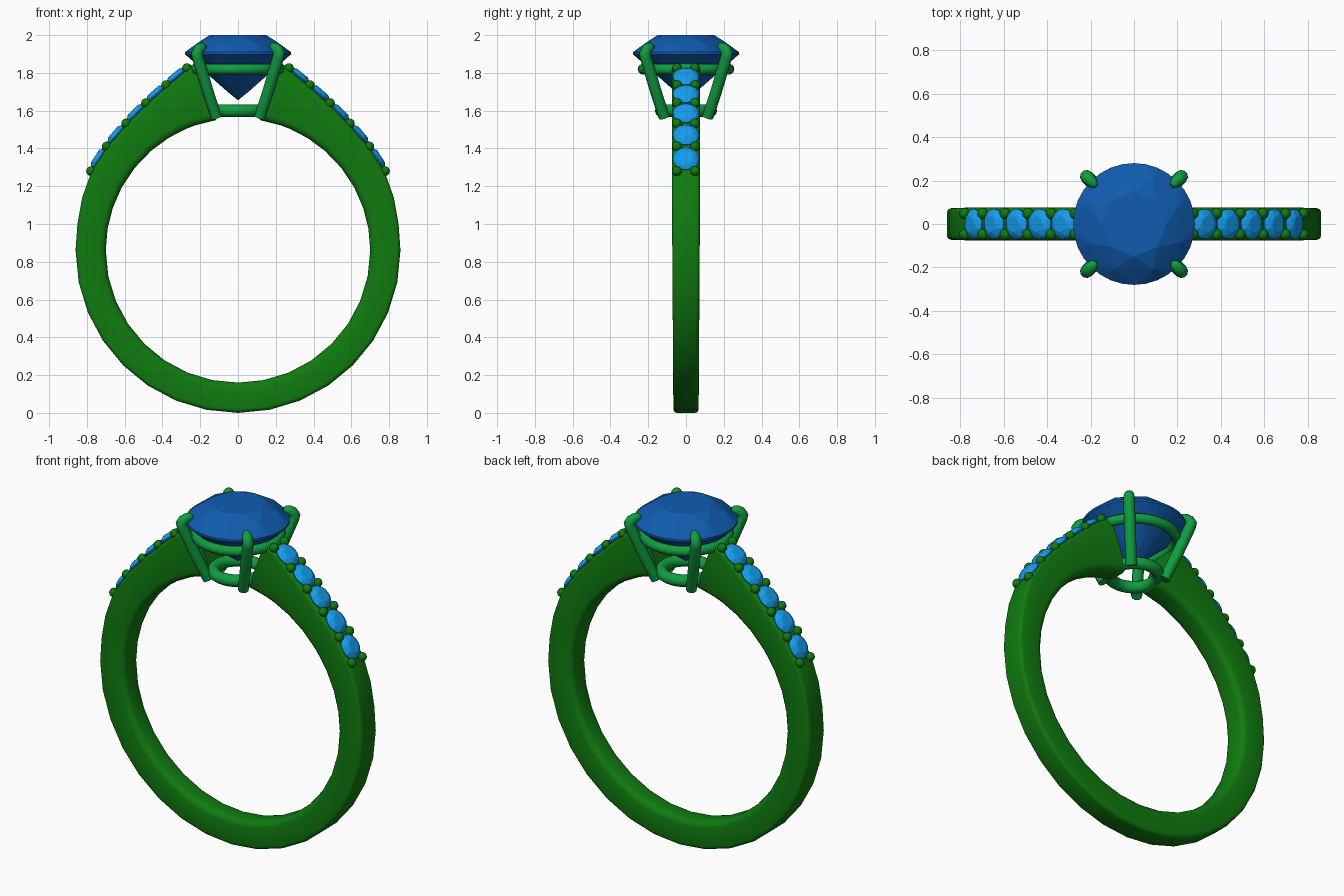
import bpy, bmesh
from math import sin, cos, pi, radians, atan2
from mathutils import Vector, Matrix

if "Cube" in bpy.data.objects:
    bpy.data.objects.remove(bpy.data.objects["Cube"])


def material(name, rgb):
    m = bpy.data.materials.new(name)
    m.diffuse_color = (*rgb, 1)
    m.use_nodes = True
    m.node_tree.nodes["Principled BSDF"].inputs["Base Color"].default_value = m.diffuse_color
    return m


BAND = material("band_green", (0.005, 0.20, 0.005))
SETTING = material("setting_green", (0.005, 0.34, 0.053))
BLUE = material("deep_blue", (0.005, 0.107, 0.43))
SKY = material("sky_blue", (0.007, 0.34, 0.86))


def add_object(name, bm, mat, smooth=True):
    bmesh.ops.recalc_face_normals(bm, faces=bm.faces)
    me = bpy.data.meshes.new(name)
    bm.to_mesh(me)
    bm.free()
    me.materials.append(mat)
    ob = bpy.data.objects.new(name, me)
    bpy.context.collection.objects.link(ob)
    if smooth:
        bpy.ops.object.select_all(action='DESELECT')
        ob.select_set(True)
        bpy.context.view_layer.objects.active = ob
        bpy.ops.object.shade_smooth_by_angle(angle=radians(40))
    return ob


def loft(bm, loops):
    rings = [[bm.verts.new(p) for p in loop] for loop in loops]
    n = len(rings[0])
    for a, b in zip(rings, rings[1:]):
        for i in range(n):
            bm.faces.new((a[i], a[(i + 1) % n], b[(i + 1) % n], b[i]))
    bm.faces.new(rings[0])
    bm.faces.new(rings[-1])


def brilliant(name, levels, mat, n=8):
    """Cut stone: convex hull of (radius, z, side multiple, half-step offset) rings."""
    bm = bmesh.new()
    for r, z, k, off in levels:
        for i in range(n * k if r else 1):
            a = 2 * pi * (i + off) / (n * k)
            bm.verts.new((r * cos(a), r * sin(a), z))
    bmesh.ops.convex_hull(bm, input=bm.verts)
    bmesh.ops.dissolve_limit(bm, angle_limit=radians(1), verts=bm.verts, edges=bm.edges)
    return add_object(name, bm, mat, smooth=False)


# Band: rounded section lofted from one shoulder round the bottom to the other
CZ, RI, RO = 0.86, 0.70, 0.86
shoulder = [(0.315, 1.78), (0.375, 1.73), (0.48, 1.635), (0.585, 1.53), (0.69, 1.41),
            (0.775, 1.28), (0.825, 1.14), (0.85, 1.0)]
half = [((0.115, 1.55), (0.225, 1.85))]
for x, z in shoulder:
    a = atan2(z - CZ, x)
    half.append(((RI * cos(a), CZ + RI * sin(a)), (x, z)))
for i in range(9):
    a = -i * pi / 16
    half.append(((RI * cos(a), CZ + RI * sin(a)), (RO * cos(a), CZ + RO * sin(a))))
stations = half + [((-i[0], i[1]), (-o[0], o[1])) for i, o in half[-2::-1]]


def section(inner, outer):
    pi_, po = Vector((inner[0], 0, inner[1])), Vector((outer[0], 0, outer[1]))
    d = (po - pi_).normalized()
    length = (po - pi_).length
    w = 0.067 + 0.008 * min(1, max(0, inner[1] - 0.16))
    prof = []
    for cy, cd, r, start in ((w - 0.02, length - 0.02, 0.02, 90), (w - 0.035, 0.035, 0.035, 0),
                             (-w + 0.035, 0.035, 0.035, -90), (-w + 0.02, length - 0.02, 0.02, -180)):
        for k in range(4):
            a = radians(start - 30 * k)
            prof.append((cy + r * cos(a), cd + r * sin(a)))
    return [pi_ + d * h + Vector((0, y, 0)) for y, h in prof]


bm = bmesh.new()
loft(bm, [section(i, o) for i, o in stations])
add_object("band", bm, BAND)

# Centre stone
brilliant("centre_stone", [(0.15, 2.0, 1, 0), (0.225, 1.963, 1, 0.5), (0.28, 1.91, 4, 0),
                           (0.28, 1.898, 4, 0), (0.06, 1.70, 1, 0.5), (0, 1.655, 1, 0)], BLUE)


# Setting rails
def rail(name, major, z, tube=0.029, n=32, m=10):
    bm = bmesh.new()
    g = [[bm.verts.new(((major + tube * cos(2 * pi * j / m)) * cos(2 * pi * i / n),
                        (major + tube * cos(2 * pi * j / m)) * sin(2 * pi * i / n),
                        z + tube * sin(2 * pi * j / m))) for j in range(m)] for i in range(n)]
    for i in range(n):
        for j in range(m):
            bm.faces.new((g[i][j], g[i - 1][j], g[i - 1][j - 1], g[i][j - 1]))
    add_object(name, bm, SETTING)


rail("upper_rail", 0.227, 1.82)
rail("lower_rail", 0.131, 1.60, tube=0.034)

# Four prongs, curling over the girdle; (radial distance, z, thickness)
PRONG = [(0.163, 1.565, 0.03), (0.225, 1.70, 0.031), (0.303, 1.885, 0.031),
         (0.308, 1.905, 0.031), (0.298, 1.921, 0.029), (0.278, 1.934, 0.027),
         (0.258, 1.941, 0.021), (0.247, 1.944, 0.010)]
for q in range(4):
    a = pi / 4 + q * pi / 2
    out, side = Vector((cos(a), sin(a), 0)), Vector((-sin(a), cos(a), 0))
    pts = [out * r + Vector((0, 0, z)) for r, z, t in PRONG]
    loops = []
    for k, p in enumerate(pts):
        t = (pts[min(k + 1, len(pts) - 1)] - pts[max(k - 1, 0)]).normalized()
        u = side.cross(t)
        loops.append([p + PRONG[k][2] * (side * cos(2 * pi * j / 10) + u * sin(2 * pi * j / 10))
                      for j in range(10)])
    bm = bmesh.new()
    loft(bm, loops)
    add_object(f"prong_{q + 1}", bm, SETTING)

# Pave stones between pairs of beads on each shoulder
beads = [(0.27, 1.825), (0.38, 1.735), (0.487, 1.64), (0.592, 1.532), (0.695, 1.41), (0.778, 1.28)]
for s, label in ((1, "right"), (-1, "left")):
    bm = bmesh.new()
    for x, z in beads:
        for y in (-0.048, 0.048):
            bmesh.ops.create_uvsphere(bm, u_segments=12, v_segments=8, radius=0.026,
                                      matrix=Matrix.Translation((s * x, y, z)))
    add_object(f"{label}_beads", bm, BAND)
    for k, ((x0, z0), (x1, z1)) in enumerate(zip(beads, beads[1:])):
        stone = brilliant(f"{label}_pave_stone_{k + 1}",
                          [(0.038, 0.022, 1, 0), (0.057, 0.013, 1, 0.5), (0.07, 0.0, 2, 0),
                           (0.07, -0.005, 2, 0), (0, -0.055, 1, 0)], SKY)
        ang = atan2(z0 - z1, x1 - x0)
        stone.location = (s * ((x0 + x1) / 2 + 0.002), 0, (z0 + z1) / 2 + 0.002)
        stone.rotation_euler = (0, s * ang, 0)
